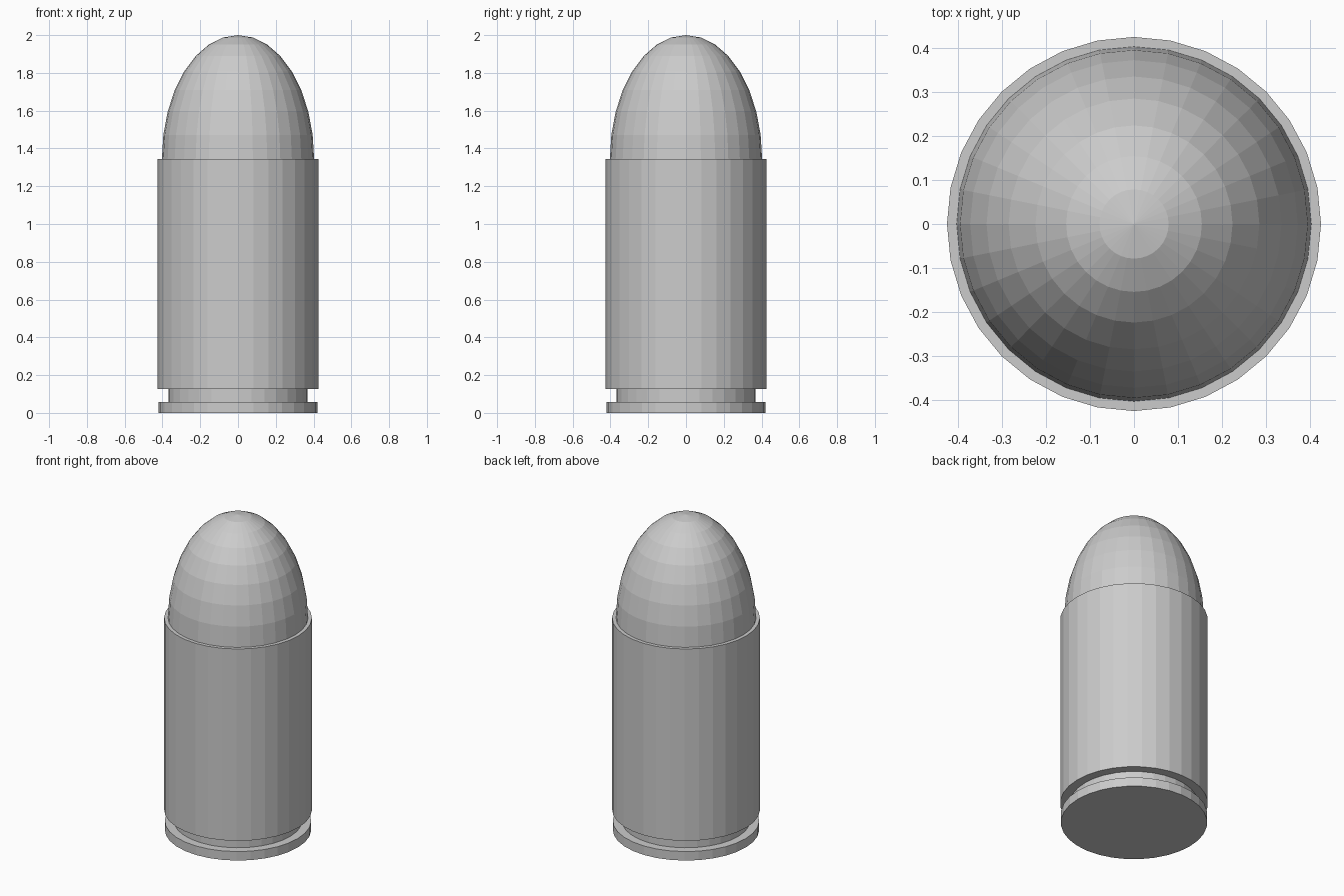
import bpy, bmesh
from math import sin, cos, pi

if "Cube" in bpy.data.objects:
    bpy.data.objects.remove(bpy.data.objects["Cube"])

SEGMENTS = 32


def lathe(name, profile):
    """Revolve (radius, z) points, bottom to top, around the z axis."""
    bm = bmesh.new()
    rings = []
    for r, z in profile:
        if r < 1e-5:
            rings.append([bm.verts.new((0, 0, z))] * SEGMENTS)
        else:
            rings.append([bm.verts.new((r * cos(2 * pi * i / SEGMENTS),
                                        r * sin(2 * pi * i / SEGMENTS), z))
                          for i in range(SEGMENTS)])
    for low, high in zip(rings, rings[1:]):
        for i in range(SEGMENTS):
            j = (i + 1) % SEGMENTS
            corners = dict.fromkeys((low[i], low[j], high[j], high[i]))
            bm.faces.new(list(corners))
    # Cap an open bottom ring
    if profile[0][0] > 1e-5:
        bm.faces.new(rings[0][::-1])
    if profile[-1][0] > 1e-5:
        bm.faces.new(rings[-1])
    bmesh.ops.recalc_face_normals(bm, faces=bm.faces)
    mesh = bpy.data.meshes.new(name)
    bm.to_mesh(mesh)
    bm.free()
    obj = bpy.data.objects.new(name, mesh)
    bpy.context.collection.objects.link(obj)
    return obj


# Casing: base rim, extractor groove and straight wall
CASE_TOP = 1.344
lathe("casing", [(0.421, 0), (0.421, 0.057), (0.369, 0.057),
                 (0.369, 0.127), (0.425, 0.127), (0.425, CASE_TOP)])

# Rounded tip: half ellipsoid seated in the casing mouth
TIP_RADIUS = 0.403
dome = [(TIP_RADIUS * cos(k * pi / 16), CASE_TOP + (2 - CASE_TOP) * sin(k * pi / 16))
        for k in range(9)]
lathe("rounded_tip", [(TIP_RADIUS, CASE_TOP - 0.2)] + dome)
